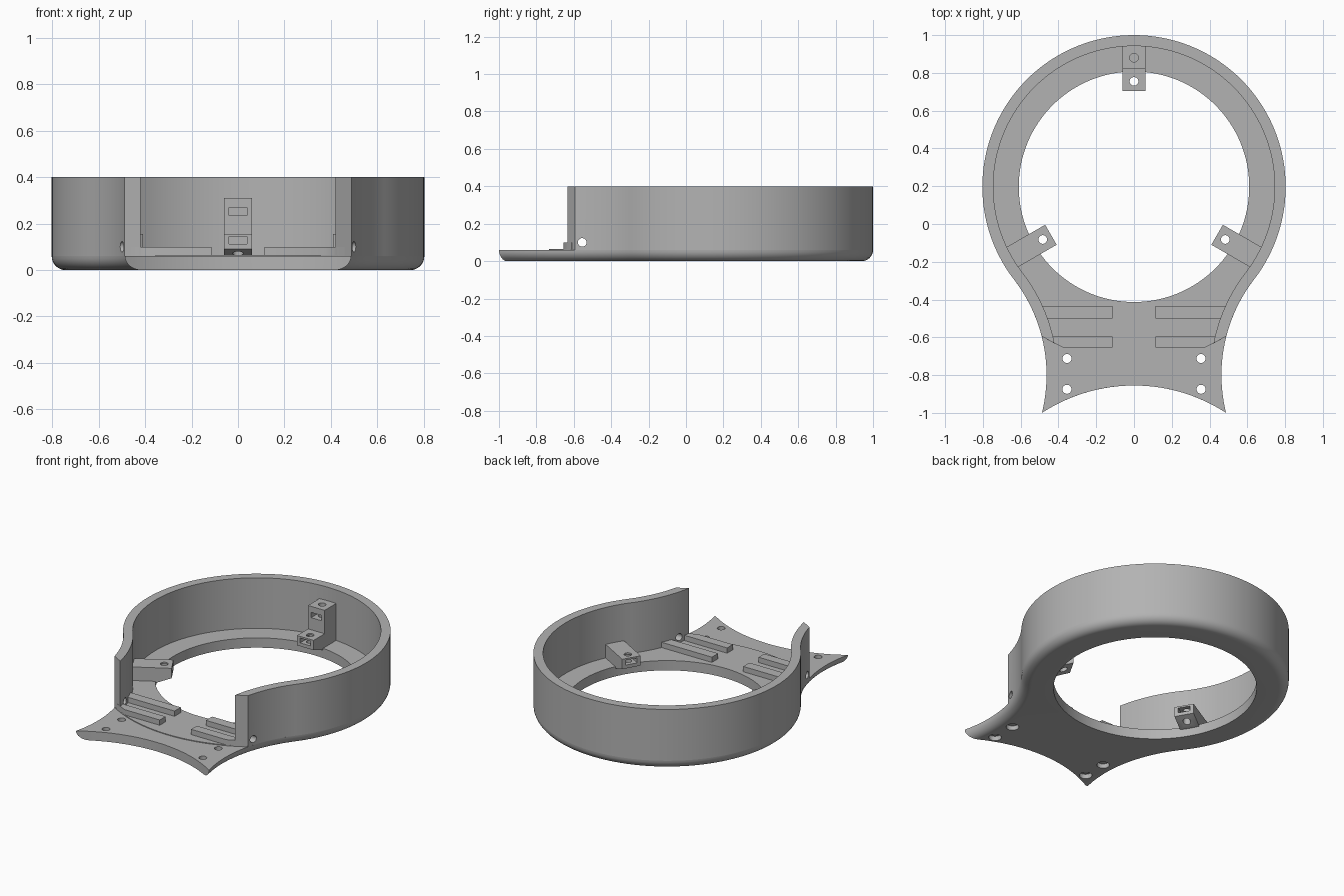
import bpy, bmesh, math
from math import sin, cos, pi, atan2, hypot, radians
from mathutils import Matrix, Vector

if "Cube" in bpy.data.objects:
    bpy.data.objects.remove(bpy.data.objects["Cube"], do_unlink=True)

grey = bpy.data.materials.new("plain grey")
grey.use_nodes = True
GREY = (0.45, 0.45, 0.45, 1)
grey.diffuse_color = GREY
grey.node_tree.nodes["Principled BSDF"].inputs["Base Color"].default_value = GREY

# Plan dimensions: ring circle, flaring neck circle, end circles
CY, R = 0.197, 0.803
NECK, NR = (1.292, -0.8), 0.829
WALL, FILLET, FLOOR, TOP = 0.058, 0.06, 0.065, 0.4
FRONT_END = (-1.747, 0.892, pi / 2)    # concave front edge
POCKET_END = (CY, 0.93, -pi / 2)       # round edge of raised floor and wall


def arc(cx, cy, r, a0, a1, n):
    return [(cx + r * cos(a0 + (a1 - a0) * i / n),
             cy + r * sin(a0 + (a1 - a0) * i / n)) for i in range(n + 1)]


def side_path(d, end):
    """Right half of the outline, inset by d, from the back to the end circle."""
    ey, er, _ = end
    nr = NR + d
    dx, dy = -NECK[0], ey - NECK[1]
    dist = hypot(dx, dy)
    a = (nr * nr - er * er + dist * dist) / (2 * dist)
    h = math.sqrt(nr * nr - a * a)
    ux, uy = dx / dist, dy / dist
    hits = [(NECK[0] + a * ux - s * h * uy, NECK[1] + a * uy + s * h * ux) for s in (-1, 1)]
    px, py = min(hits)
    tangent = atan2(NECK[1] - CY, NECK[0])
    stop = atan2(py - NECK[1], px - NECK[0]) % (2 * pi)
    return (arc(0, CY, R - d, pi / 2, tangent, 48)
            + arc(*NECK, nr, tangent + pi, stop, 24)[1:])


def mirrored(path):
    return [(-x, y) for x, y in reversed(path[1:])] + path


def outline(d, end):
    """Full closed outline, inset by d."""
    path = side_path(d, end)
    ey, er, middle = end
    px, py = path[-1]
    edge = arc(0, ey, er, atan2(py - ey, px), middle, 14)[1:]
    half = path + edge
    return [(-x, y) for x, y in reversed(half[1:-1])] + half


def finish(name, bm):
    bmesh.ops.recalc_face_normals(bm, faces=bm.faces)
    mesh = bpy.data.meshes.new(name)
    bm.to_mesh(mesh)
    bm.free()
    ob = bpy.data.objects.new(name, mesh)
    bpy.context.collection.objects.link(ob)
    mesh.materials.append(grey)
    return ob


def loft(name, rings, matrix=None):
    """Skin equal closed rings of 3D points and cap both ends."""
    bm = bmesh.new()
    rows = [[bm.verts.new(p) for p in ring] for ring in rings]
    n = len(rows[0])
    for low, high in zip(rows, rows[1:]):
        for i in range(n):
            j = (i + 1) % n
            bm.faces.new((low[i], low[j], high[j], high[i]))
    bm.faces.new(rows[0])
    bm.faces.new(rows[-1])
    if matrix:
        bm.transform(matrix)
    return finish(name, bm)


def prism(name, points, z0, z1, matrix=None):
    return loft(name, [[(x, y, z) for x, y in points] for z in (z0, z1)], matrix)


def cylinder(x, y, r, z0, z1, matrix=None, n=32):
    return prism("cutter", arc(x, y, r, 0, 2 * pi, n)[:-1], z0, z1, matrix)


def box(x0, x1, y0, y1, z0, z1, matrix=None):
    return prism("cutter", [(x0, y0), (x1, y0), (x1, y1), (x0, y1)], z0, z1, matrix)


def cut(ob, cutters):
    bpy.context.view_layer.objects.active = ob
    for c in cutters:
        c.hide_render = True
        mod = ob.modifiers.new("cut", 'BOOLEAN')
        mod.operation, mod.solver, mod.object = 'DIFFERENCE', 'EXACT', c
        bpy.ops.object.modifier_apply(modifier=mod.name)
        bpy.data.objects.remove(c, do_unlink=True)


parts = []

# Base plate with rounded lower edge, large opening and counterbored screw holes
layers = []
for i in range(9):
    a = pi / 2 * i / 8
    d, z = FILLET * (1 - sin(a)), FILLET * (1 - cos(a))
    layers.append([(x, y, z) for x, y in outline(d, FRONT_END)])
base = loft("base_plate", layers)
holes = [cylinder(0, CY, 0.61, -0.1, 0.2, n=128)]
for x in (-0.355, 0.355):
    for y in (-0.712, -0.875):
        holes += [cylinder(x, y, 0.024, -0.1, 0.2), cylinder(x, y, 0.038, -0.1, 0.03)]
cut(base, holes)
parts.append(base)

# Slightly raised floor inside the wall
floor = prism("raised_floor", outline(0.003, POCKET_END), FILLET - 0.01, FLOOR)
cut(floor, [cylinder(0, CY, 0.61, -0.1, 0.2, n=128)])
parts.append(floor)

# Tall wall following the outline, open at the front, with cable holes
outer = mirrored(side_path(0, POCKET_END))
inner = mirrored(side_path(WALL, POCKET_END))
wall = loft("wall", [[(*o, FILLET), (*o, TOP), (*i, TOP), (*i, FILLET)]
                     for o, i in zip(outer, inner)])
sideways = Matrix.Translation((0, -0.555, 0.1)) @ Matrix.Rotation(pi / 2, 4, 'Y')
cut(wall, [cylinder(0, 0, 0.023, -0.9, 0.9, sideways)])
parts.append(wall)

# Low rails on the floor, two per side
for s, side in ((1, "left"), (-1, "right")):
    rear = [(0.115, -0.5), (0.48, -0.5), (0.5, -0.435), (0.115, -0.435)]
    front = [(0.115, -0.655), (0.372, -0.655), (0.425, -0.63), (0.46, -0.612),
             (0.46, -0.595), (0.115, -0.595)]
    for label, shape in (("rear", rear), ("front", front)):
        parts.append(prism(f"{side}_{label}_rail", [(s * x, y) for x, y in shape],
                           FILLET, 0.1))

# Mounting tabs: sloped underside, nut slot and screw hole; the back one has a post
for name, angle in (("back_tab", 0), ("right_tab", 120), ("left_tab", -120)):
    turn = Matrix.Translation((0, CY, 0)) @ Matrix.Rotation(radians(angle), 4, 'Z')
    post = angle == 0
    profile = [(0.615, 0.05), (0.508, 0.09), (0.508, 0.155)]
    if post:
        profile += [(0.623, 0.155), (0.623, 0.31), (0.76, 0.31)]
    else:
        profile += [(0.76, 0.155)]
    profile += [(0.76, 0.05)]
    tab = loft(name, [[(x, r, z) for r, z in profile] for x in (-0.061, 0.061)], turn)
    cutters = [box(-0.038, 0.038, 0.4, 0.6, 0.112, 0.144, turn),
               cylinder(0, 0.558, 0.023, 0, 0.2, turn)]
    if post:
        cutters += [box(-0.038, 0.038, 0.6, 0.725, 0.235, 0.27, turn),
                    cylinder(0, 0.683, 0.023, 0.2, 0.4, turn)]
    cut(tab, cutters)
    parts.append(tab)

# Smooth curved surfaces, keep edges crisp
bpy.ops.object.select_all(action='DESELECT')
for ob in parts:
    ob.select_set(True)
bpy.context.view_layer.objects.active = base
bpy.ops.object.shade_smooth_by_angle(angle=radians(30))
